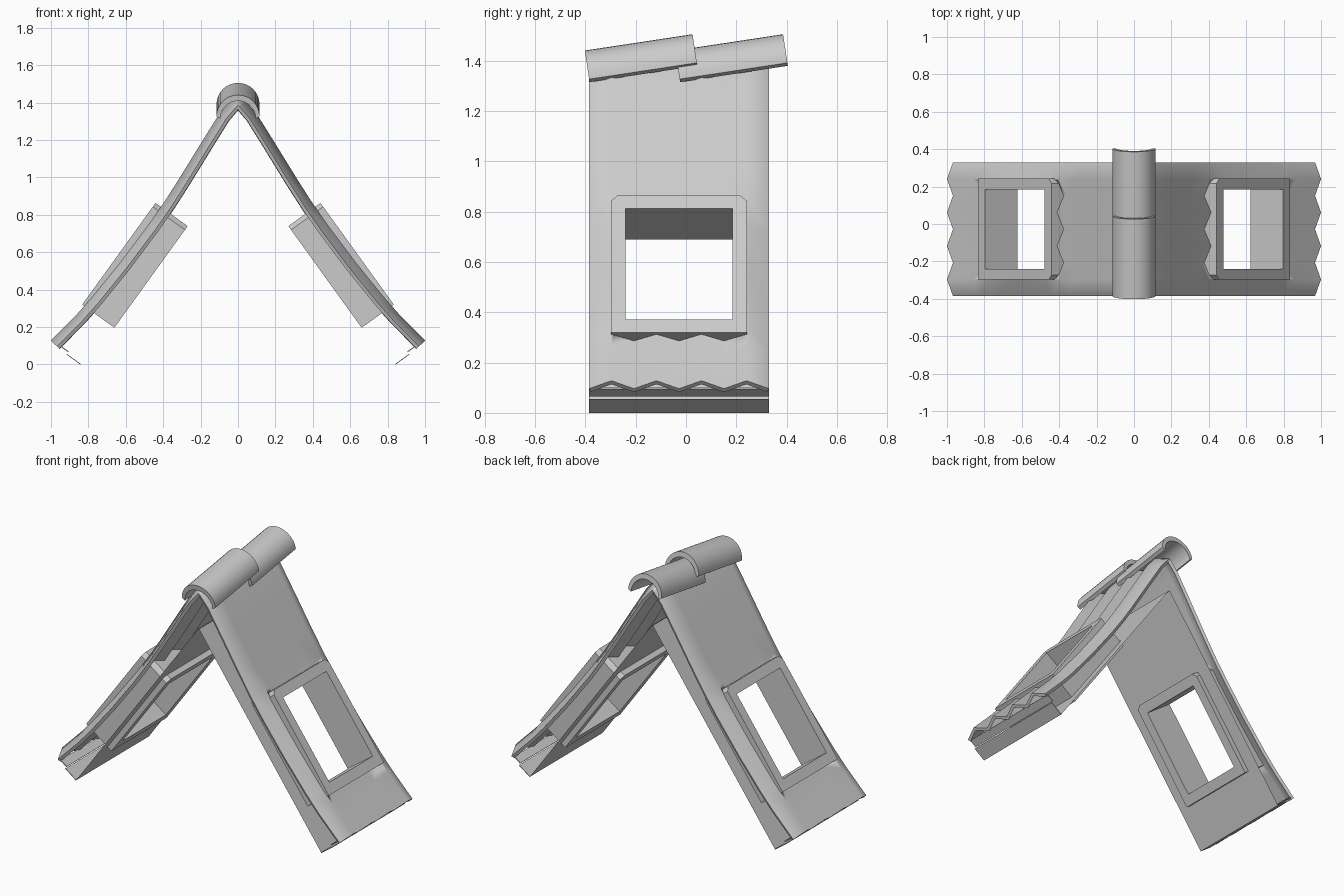
import bpy, bmesh, math
from mathutils import Matrix, Vector

cube = bpy.data.objects.get("Cube")
if cube:
    bpy.data.objects.remove(cube, do_unlink=True)

grey = bpy.data.materials.new("plain_grey")
grey.use_nodes = True
COLOUR = (0.6, 0.6, 0.6, 1)
grey.diffuse_color = COLOUR
grey.node_tree.nodes["Principled BSDF"].inputs["Base Color"].default_value = COLOUR

MID_Y = -0.028        # middle of the roof's width
HALF_Y = 0.358


def link(name, data):
    ob = bpy.data.objects.new(name, data)
    bpy.context.collection.objects.link(ob)
    data.materials.append(grey)
    return ob


def activate(ob):
    bpy.ops.object.select_all(action='DESELECT')
    ob.select_set(True)
    bpy.context.view_layer.objects.active = ob


def smooth(ob, degrees):
    activate(ob)
    bpy.ops.object.shade_smooth_by_angle(angle=math.radians(degrees))


def mesh_object(name, bm):
    me = bpy.data.meshes.new(name)
    bm.to_mesh(me)
    bm.free()
    return link(name, me)


def slope_matrix(side, x, z):
    """Local x runs along the ridge, y up the slope, z out of the roof."""
    across = Vector((0, side, 0))
    up = Vector((-0.585 * side, 0, 0.811))
    out = Vector((0.811 * side, 0, 0.585))
    m = Matrix((across, up, out)).transposed().to_4x4()
    m.translation = (x * side, MID_Y, z)
    return m


def box(name, size, matrix):
    bm = bmesh.new()
    bmesh.ops.create_cube(bm, size=1)
    bmesh.ops.scale(bm, vec=size, verts=bm.verts)
    bmesh.ops.transform(bm, matrix=matrix, verts=bm.verts)
    return mesh_object(name, bm)


def rectangle(w, h, cy=0, chamfer=0):
    pts = [(-w, cy - h), (w, cy - h)]
    if chamfer:
        pts += [(w, cy + h - chamfer), (w - chamfer, cy + h),
                (chamfer - w, cy + h), (-w, cy + h - chamfer)]
    else:
        pts += [(w, cy + h), (-w, cy + h)]
    return pts


def pierced_panel(name, outline, hole, depth, matrix):
    cu = bpy.data.curves.new(name, 'CURVE')
    cu.dimensions = '2D'
    cu.fill_mode = 'BOTH'
    cu.extrude = depth / 2
    for pts in (outline, hole):
        sp = cu.splines.new('POLY')
        sp.points.add(len(pts) - 1)
        for p, (x, y) in zip(sp.points, pts):
            p.co = (x, y, 0, 1)
        sp.use_cyclic_u = True
    ob = link(name, cu)
    ob.matrix_world = matrix
    activate(ob)
    bpy.ops.object.convert(target='MESH')
    bpy.ops.object.shade_flat()
    return bpy.context.view_layer.objects.active


# Corrugated roof shell: a flared profile swept across ridges and valleys
half = [(0.04, 1.41), (0.1, 1.34), (0.2, 1.18), (0.32, 0.985), (0.4, 0.86),
        (0.48, 0.745), (0.63, 0.545), (0.78, 0.36), (0.86, 0.27), (1.0, 0.128)]
profile = [Vector((-x, z)) for x, z in reversed(half)]
profile += [Vector((0, 1.43))] + [Vector(p) for p in half]
WAVES = 8
bm = bmesh.new()
grid = []
for i, p in enumerate(profile):
    t = (profile[min(i + 1, len(profile) - 1)] - profile[max(i - 1, 0)]).normalized()
    row = []
    for j in range(WAVES + 1):
        dip = 0 if j % 2 else 0.045
        x, z = p.x + t.y * dip, p.y - t.x * dip
        row.append(bm.verts.new((x, MID_Y + HALF_Y * (2 * j / WAVES - 1), z)))
    grid.append(row)
for a, b in zip(grid, grid[1:]):
    for j in range(WAVES):
        bm.faces.new((a[j], b[j], b[j + 1], a[j + 1]))
roof = mesh_object("corrugated_roof", bm)
activate(roof)
shell = roof.modifiers.new("thickness", 'SOLIDIFY')
shell.thickness = 0.02
shell.offset = -1
bpy.ops.object.modifier_apply(modifier=shell.name)

for side, word in ((1, "left"), (-1, "right")):
    window = slope_matrix(side, 0.551, 0.53)

    # Window opening cut through the shell
    cutter = box("window_cutter", (0.52, 0.65, 0.4), window)
    cutter.hide_render = True
    activate(roof)
    cut = roof.modifiers.new("opening", 'BOOLEAN')
    cut.operation = 'DIFFERENCE'
    cut.solver = 'EXACT'
    cut.object = cutter
    bpy.ops.object.modifier_apply(modifier=cut.name)
    bpy.data.objects.remove(cutter, do_unlink=True)

    # Deep window frame with clipped upper corners
    pierced_panel(word + "_window_frame", rectangle(0.27, 0.335, 0, 0.025),
                  rectangle(0.2125, 0.272), 0.212, window)

    # Flat inner lining, facing the room
    lining = pierced_panel(word + "_inner_lining", rectangle(HALF_Y, 0.719),
                           rectangle(0.265, 0.33, -0.118), 0,
                           slope_matrix(side, 0.4225, 0.583))
    lining.data.flip_normals()

    # Thin boards closing the lining and the shell along the eave
    box(word + "_lining_end_board", (2 * HALF_Y, 0.004, 0.09),
        slope_matrix(side, 0.879, 0.028))
    box(word + "_eave_board", (2 * HALF_Y, 0.006, 0.052),
        slope_matrix(side, 0.928, 0.083))

smooth(roof, 65)
roof.modifiers.new("even_shading", 'WEIGHTED_NORMAL').keep_sharp = True

# Two overlapping half-round ridge tiles, each tipped up toward the back
STEPS = 16
TILT = math.radians(8.6)
for name, y0 in (("front_ridge_tile", -0.385), ("back_ridge_tile", -0.025)):
    bm = bmesh.new()
    ring = []
    for r, drop, order in ((0.115, 0, range(STEPS + 1)),
                           (0.095, 0.012, range(STEPS, -1, -1))):
        for k in order:
            a = math.pi * k / STEPS
            ring.append(bm.verts.new((r * math.cos(a), 0, r * math.sin(a) - drop)))
    n = len(ring)
    quads = [bm.faces.new((ring[k], ring[k + 1], ring[n - 2 - k], ring[n - 1 - k]))
             for k in range(STEPS)]
    out = bmesh.ops.extrude_face_region(bm, geom=quads, use_keep_orig=True)
    moved = [g for g in out["geom"] if isinstance(g, bmesh.types.BMVert)]
    bmesh.ops.translate(bm, vec=(0, 0.433, 0), verts=moved)
    bmesh.ops.recalc_face_normals(bm, faces=bm.faces)
    place = Matrix.Translation((0, y0, 1.327)) @ Matrix.Rotation(TILT, 4, 'X')
    bmesh.ops.transform(bm, matrix=place, verts=bm.verts)
    smooth(mesh_object(name, bm), 40)
